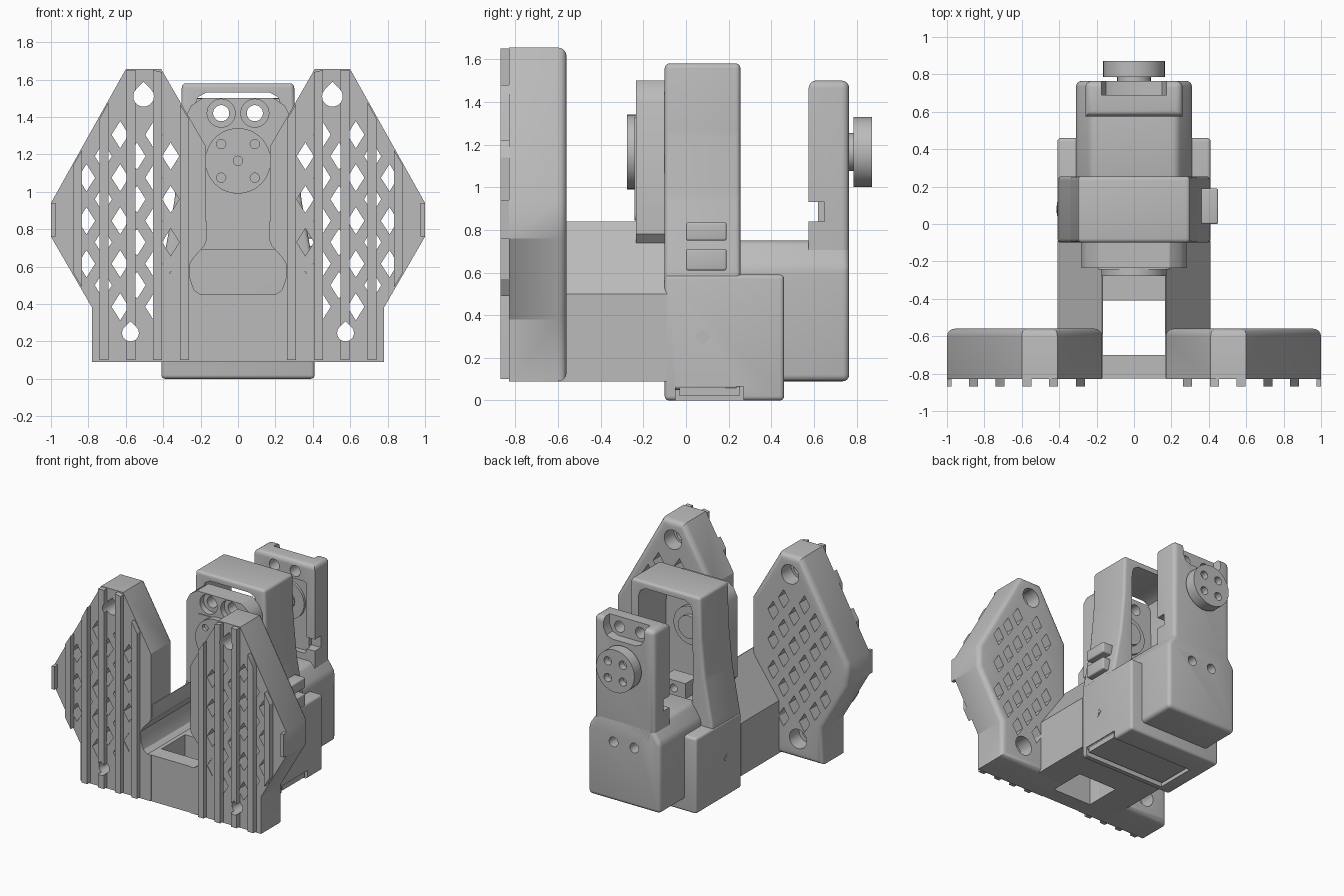
import bpy, bmesh, math
from mathutils import Vector

cube = bpy.data.objects.get("Cube")
if cube:
    bpy.data.objects.remove(cube, do_unlink=True)

grey = bpy.data.materials.new("light_grey")
grey.use_nodes = True
COLOR = (0.5, 0.5, 0.5, 1)
grey.diffuse_color = COLOR
grey.node_tree.nodes["Principled BSDF"].inputs["Base Color"].default_value = COLOR


def add_prism(bm, pts, y0, y1):
    """Extrude an x-z outline along y."""
    face = bm.faces.new([bm.verts.new((x, y0, z)) for x, z in pts])
    grown = bmesh.ops.extrude_face_region(bm, geom=[face])["geom"]
    bmesh.ops.translate(bm, vec=(0, y1 - y0, 0),
                        verts=[g for g in grown if isinstance(g, bmesh.types.BMVert)])


def make(name, prisms, bevel=0, pick=None):
    """Object from a list of (outline, y0, y1), with optional rounded edges."""
    bm = bmesh.new()
    for pts, y0, y1 in prisms:
        add_prism(bm, pts, y0, y1)
    bmesh.ops.recalc_face_normals(bm, faces=bm.faces)
    if bevel:
        edges = [e for e in bm.edges if pick is None or pick(e)]
        bmesh.ops.bevel(bm, geom=edges, offset=bevel, segments=4, profile=0.5,
                        affect='EDGES', clamp_overlap=True)
    mesh = bpy.data.meshes.new(name)
    bm.to_mesh(mesh)
    bm.free()
    mesh.materials.append(grey)
    ob = bpy.data.objects.new(name, mesh)
    bpy.context.collection.objects.link(ob)
    return ob


def activate(ob):
    bpy.ops.object.select_all(action='DESELECT')
    ob.select_set(True)
    bpy.context.view_layer.objects.active = ob


def cut(ob, prisms):
    """Subtract prisms from an object and drop the cutter."""
    cutter = make("cutter", prisms)
    cutter.hide_render = True
    mod = ob.modifiers.new("cut", 'BOOLEAN')
    mod.operation, mod.solver, mod.object = 'DIFFERENCE', 'EXACT', cutter
    activate(ob)
    bpy.ops.object.modifier_apply(modifier=mod.name)
    bpy.data.objects.remove(cutter, do_unlink=True)


def rect(x0, x1, z0, z1):
    return [(x0, z0), (x1, z0), (x1, z1), (x0, z1)]


def circle(x, z, r, n=32):
    return [(x + r * math.cos(2 * math.pi * i / n), z + r * math.sin(2 * math.pi * i / n))
            for i in range(n)]


def drop(x, z, r):
    arc = [math.radians(a) for a in range(135, 406, 15)]
    return [(x + r * math.cos(a), z + r * math.sin(a)) for a in arc] + [(x, z + 1.4 * r)]


def mirrored(half):
    return half + [(-x, z) for x, z in reversed(half)]


def rounded(x, z0, z1, r):
    pts = []
    for cx, cz, a0 in ((x - r, z1 - r, 0), (r - x, z1 - r, 90), (r - x, z0 + r, 180), (x - r, z0 + r, 270)):
        pts += [(cx + r * math.cos(math.radians(a0 + a)), cz + r * math.sin(math.radians(a0 + a)))
                for a in (0, 30, 60, 90)]
    return pts


def along_back(y):
    return lambda e: all(v.co.y > y - 1e-4 for v in e.verts)


# Shared cutting shapes
channel = mirrored([(0.2, 0.45), (0.235, 0.475), (0.255, 0.53), (0.26, 0.61),
                    (0.235, 0.65), (0.18, 0.71), (0.165, 0.75), (0.165, 1.0)])
low_holes = [(circle(s * 0.09, 0.55, 0.038), -0.6, 1) for s in (1, -1)]
high_holes = [(circle(s * 0.09, 1.42, 0.043), -0.6, 1) for s in (1, -1)]

# Ribbed side plates with a lattice of diamond holes
plate = [(0.17, 0.09), (0.78, 0.09), (0.78, 0.38), (1, 0.76), (1, 0.94),
         (0.6, 1.655), (0.41, 1.655), (0.17, 1.24)]


def inside(x, z, margin):
    """Whether a point keeps a margin to the plate outline."""
    ok = []
    for (ax, az), (bx, bz) in zip(plate, plate[1:] + plate[:1]):
        d = Vector((bx - ax, bz - az)).normalized()
        ok.append(d.x * (z - az) - d.y * (x - ax) >= margin)
    # The lower outer corner is concave, so one of its two edges is enough
    return ok[0] and (ok[1] or ok[2]) and all(ok[3:])


def span(x):
    """Lowest and highest plate point at a given x."""
    zs = [0.09 + 0.01 * i for i in range(157) if inside(x, 0.09 + 0.01 * i, 0.003)]
    return min(zs), max(zs)


bolts = [(0.505, 1.51, 0.055), (0.575, 0.245, 0.045)]
for s, side in ((1, "left"), (-1, "right")):
    def flip(pts):
        return [(s * x, z) for x, z in pts]

    ob = make(side + "_plate", [(flip(plate), -0.83, -0.56)], 0.04, along_back(-0.56))
    holes = []
    for k in range(7):
        x = 0.36 + 0.09 * k
        for n in range(7):
            z = 0.27 + 0.23 * n - 0.115 * (k % 2)
            clear = all(math.hypot(x - bx, z - bz) > 0.15 for bx, bz, r in bolts)
            if inside(x, z, 0.09) and clear and z > 0.3:
                holes.append((flip([(x - 0.046, z), (x, z - 0.073), (x + 0.046, z),
                                    (x, z + 0.073)]), -0.9, -0.5))
    for x, z, r in bolts:
        holes.append((flip(drop(x, z, r)), -0.9, -0.5))
    cut(ob, holes)
    cut(ob, [(flip(circle(x, z, 0.075)), -0.68, -0.5) for x, z, r in bolts])
    cut(ob, [(channel, -0.9, -0.5)])
    # Vertical ribs on the front of the plate
    ribs = []
    for k in range(5):
        x = 0.287 + 0.143 * k
        (a0, a1), (b0, b1) = span(x - 0.024), span(x + 0.024)
        ribs.append((flip([(x - 0.024, a0), (x + 0.024, b0), (x + 0.024, b1), (x - 0.024, a1)]),
                     -0.87, -0.829))
    ribs.append((flip(rect(0.975, 1, 0.76, 0.94)), -0.87, -0.829))
    ribs = make(side + "_plate_ribs", ribs)
    cut(ribs, [(flip(drop(x, z, r)), -0.9, -0.8) for x, z, r in bolts])

# Frame with sloped rails joining the plates to the tower
frame = make("rail_frame", [(mirrored([(0.41, 0.09), (0.41, 0.5), (0.17, 0.84)]), -0.825, -0.09)])
cut(frame, [(channel, -0.9, -0.1)])
cut(frame, [(rect(-0.17, 0.17, 0, 0.6), -0.7, -0.41)])

# Hollow tower
tower = make("tower", [(mirrored([(0.405, 0.05), (0.405, 0.6), (0.34, 0.95), (0.31, 1.25),
                                  (0.3, 1.58)]), -0.1, 0.255)], 0.022)
cut(tower, [(mirrored([(0.23, 0.7), (0.24, 1.0), (0.23, 1.46), (0.215, 1.505), (0.17, 1.53)]), -0.3, 0.4)])
cut(tower, low_holes)

# Foot block with side pin sockets and a recessed lid underneath
foot = make("foot_block", [(rect(-0.41, 0.41, 0, 0.59), -0.1, 0.46)], 0.02)
cut(foot, low_holes)
cut(foot, [(rect(-0.3, 0.5, -0.1, 0.065), -0.05, 0.27)])
make("foot_lid", [(rect(-0.29, 0.4, 0.02, 0.07), -0.03, 0.25)])
for s, side in ((1, "left"), (-1, "right")):
    pin = make(side + "_pin_socket", [(circle(0, 0, 0.038, 4), 0, 0.008), (circle(0, 0, 0.02, 16), -0.004, 0.01)])
    pin.rotation_euler = (0, 0, -s * math.pi / 2)
    pin.location = (s * 0.405, 0.08, 0.3)

# Rear base and upright arm
rear = make("rear_base", [(mirrored([(0.31, 0.09), (0.31, 0.63), (0.23, 0.75)]), 0.2, 0.765)], 0.03)
cut(rear, low_holes)
arm = make("rear_arm", [(rect(-0.26, 0.26, 0.6, 1.5), 0.575, 0.765)], 0.035,
           lambda e: all(v.co.y > 0.7 for v in e.verts) or all(v.co.z > 1.4 for v in e.verts))
cut(arm, high_holes)
notch = mirrored([(0.1, 1.35), (0.15, 1.37), (0.175, 1.42), (0.175, 1.6)])
cut(arm, [(notch, 0.69, 0.9)])
cut(arm, [(rounded(0.19, 0.8, 1.36, 0.03), 0.5, 0.62)])
cut(arm, [(rect(s * 0.24 - 0.06, s * 0.24 + 0.06, 0.84, 0.93), 0.5, 0.65) for s in (1, -1)])
make("arm_inner_ring", [(circle(0, 1.165, 0.15), 0.6, 0.63), (circle(0, 1.165, 0.07), 0.59, 0.62)])

# Rear hub on a thin neck
make("rear_neck", [(circle(0, 1.165, 0.09), 0.74, 0.8)])
hub = make("rear_hub", [(circle(0, 1.165, 0.165, 48), 0.785, 0.872)])
screws = [(x, 1.165 + z) for x in (-0.065, 0.065) for z in (-0.065, 0.065)]
cut(hub, [(circle(x, z, 0.032, 20), 0.82, 1) for x, z in screws])

# Front bracket with motor panel and round horn
bracket = make("front_bracket", [(mirrored([(0.2, 0.69), (0.28, 0.78), (0.28, 1.4), (0.25, 1.46),
                                            (0.19, 1.5)]), -0.235, -0.09)])
cut(bracket, high_holes)
cut(bracket, [(circle(s * 0.09, 1.42, 0.075), -0.4, -0.19) for s in (1, -1)])
make("motor_panel", [(rounded(0.19, 0.845, 1.33, 0.03), -0.242, -0.2)])
horn = make("front_horn", [(circle(0, 1.165, 0.175, 48), -0.277, -0.23)])
dots = [(x, 1.165 + z) for x in (-0.09, 0.09) for z in (-0.09, 0.09)]
cut(horn, [(circle(x, z, 0.025, 16), -0.4, -0.25) for x, z in dots + [(0, 1.165)]])
make("motor_back_ring", [(circle(0, 1.165, 0.15), -0.1, -0.06), (circle(0, 1.165, 0.09), -0.1, -0.03)])

# Small cable guide inside the tower
guide = make("cable_guide", [(rect(-0.1, 0.1, 0.69, 0.82), 0.0, 0.15)])
cut(guide, [(circle(0, 0.76, 0.03, 16), 0.05, 0.3)])

# Two side buttons
for name, z0, z1 in (("upper_button", 0.75, 0.835), ("lower_button", 0.61, 0.71)):
    make(name, [(rect(0.33, 0.45, z0, z1), 0.0, 0.19)], 0.01)

# Smooth the rounded edges
for ob in list(bpy.context.scene.objects):
    if ob.type == 'MESH' and grey.name in ob.data.materials:
        activate(ob)
        bpy.ops.object.shade_smooth_by_angle(angle=math.radians(30))
